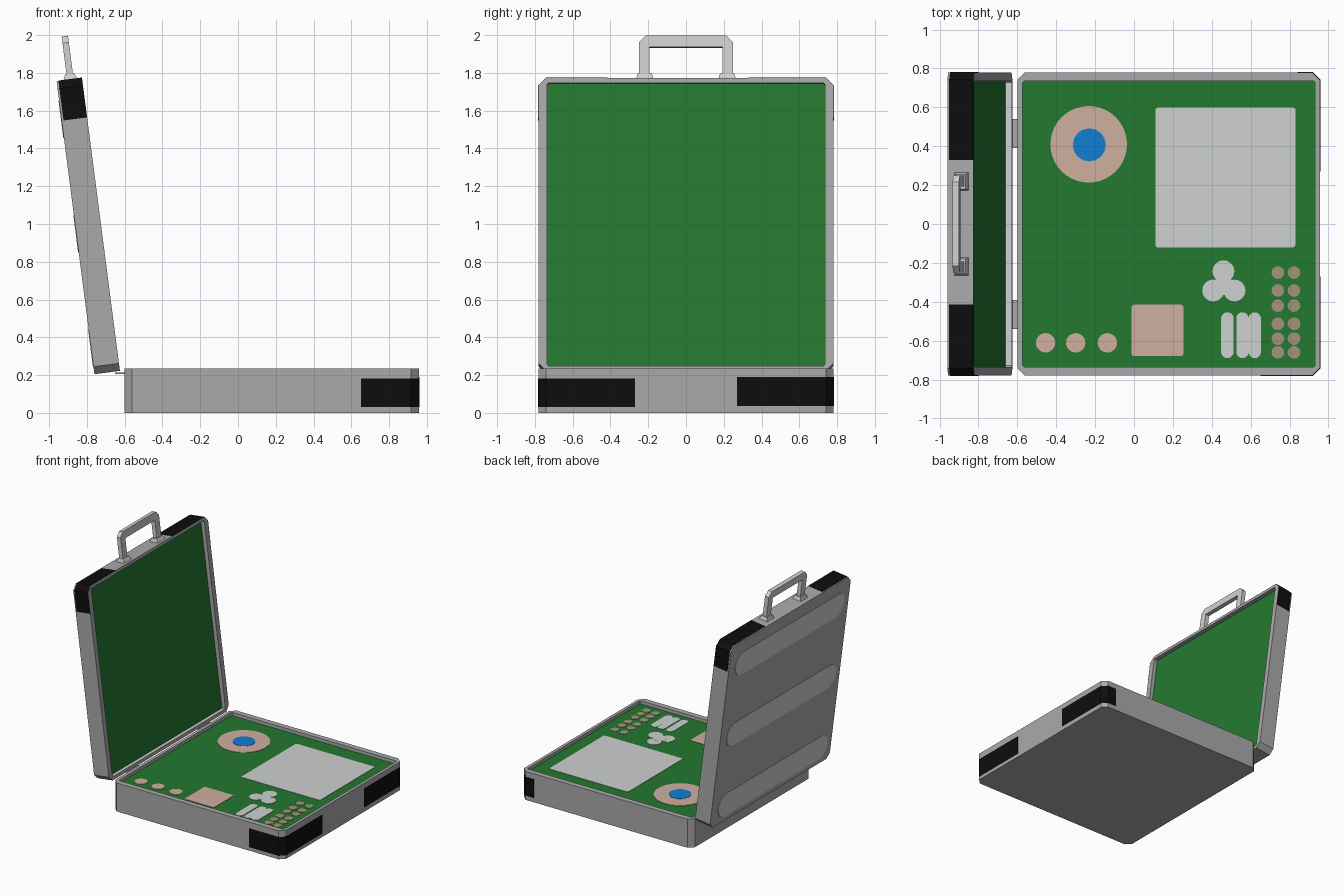
import bpy, bmesh, math
from mathutils import Matrix

if "Cube" in bpy.data.objects:
    bpy.data.objects.remove(bpy.data.objects["Cube"])


def material(name, rgb):
    """Flat material from an 0-255 display colour."""
    m = bpy.data.materials.new(name)
    lin = [((c / 255 + 0.055) / 1.055) ** 2.4 if c > 10 else c / 255 / 12.92 for c in rgb]
    m.diffuse_color = (*lin, 1)
    m.use_nodes = True
    m.node_tree.nodes["Principled BSDF"].inputs["Base Color"].default_value = m.diffuse_color
    return m


GREY = material("case grey", (170, 170, 170))
LIGHT = material("light metal", (206, 209, 207))
BLACK = material("black rubber", (13, 13, 13))
GREEN = material("board green", (36, 120, 47))
PINK = material("pale copper", (208, 175, 160))
BLUE = material("blue core", (16, 126, 210))
TAN = material("tan pads", (164, 149, 124))

# Lid frame: local x runs up the lid, local z runs from outer back to inner rim
TILT = math.radians(7.37)
S, C = math.sin(TILT), math.cos(TILT)
LID = Matrix(((-S, 0, C, -0.76), (0, -1, 0, 0), (C, 0, S, 0.205), (0, 0, 0, 1)))
WORLD = Matrix.Identity(4)
LID_H, LID_T = 1.563, 0.136


def finish(bm, name, mats, frame):
    bmesh.ops.recalc_face_normals(bm, faces=bm.faces)
    me = bpy.data.meshes.new(name)
    bm.to_mesh(me)
    bm.free()
    for m in mats:
        me.materials.append(m)
    ob = bpy.data.objects.new(name, me)
    ob.matrix_world = frame
    bpy.context.collection.objects.link(ob)
    return ob


def prism(name, pts, z0, z1, mat, frame=WORLD):
    """Extrude a plan outline from z0 to z1."""
    bm = bmesh.new()
    f = bm.faces.new([bm.verts.new((x, y, z0)) for x, y in pts])
    r = bmesh.ops.extrude_face_region(bm, geom=[f])
    for v in r["geom"]:
        if isinstance(v, bmesh.types.BMVert):
            v.co.z = z1
    return finish(bm, name, [mat], frame)


def chamfered(x0, x1, y0, y1, c):
    return [(x0 + c, y0), (x1 - c, y0), (x1, y0 + c), (x1, y1 - c),
            (x1 - c, y1), (x0 + c, y1), (x0, y1 - c), (x0, y0 + c)]


def circle(cx, cy, r, n=24):
    return [(cx + r * math.cos(2 * math.pi * i / n), cy + r * math.sin(2 * math.pi * i / n))
            for i in range(n)]


def capsule(cx, cy, half, r, n=10):
    """Capsule lying along y, half = half of the full length."""
    pts = []
    for sign, start in ((1, 0), (-1, math.pi)):
        for i in range(n + 1):
            a = start + math.pi * i / n
            pts.append((cx + r * math.cos(a), cy + sign * (half - r) + r * math.sin(a)))
    return pts


def case_half(name, x0, x1, height, depth, frame, light_wall=False):
    """Shallow tray: chamfered shell, rim, recessed green floor."""
    outer = chamfered(x0, x1, -0.78, 0.78, 0.04)
    inner = chamfered(x0 + 0.027, x1 - 0.025, -0.735, 0.735, 0.008)
    bm = bmesh.new()
    rings = [[bm.verts.new((x, y, z)) for x, y in o] for o, z in
             ((outer, 0), (outer, height), (inner, height), (inner, height - depth))]
    bm.faces.new(rings[0])
    bm.faces.new(rings[3]).material_index = 1
    for k in range(3):
        a, b = rings[k], rings[k + 1]
        for i in range(8):
            j = (i + 1) % 8
            f = bm.faces.new((a[i], a[j], b[j], b[i]))
            if light_wall and k == 2 and f.calc_center_median().x < x0 + 0.029:
                f.material_index = 2
    return finish(bm, name, [GREY, GREEN, LIGHT], frame)


def corner_guard(name, xa, xb, side, ya, z0, z1, frame=WORLD):
    """Thin wrap round the chamfered corner at (xb, side * 0.78)."""
    def path(o):
        c = 0.04
        return [(xa, 0.78 + o), (xb - c, 0.78 + o), (xb + o, 0.78 - c), (xb + o, ya)]
    pts = path(0.003) + path(-0.002)[::-1]
    prism(name, [(x, side * y) for x, y in pts], z0, z1, BLACK, frame)


# Case halves
case_half("base_tray", -0.60, 0.957, 0.235, 0.027, WORLD)
case_half("lid_tray", 0, LID_H, LID_T, 0.032, LID, True)

# Black corner guards
corner_guard("base_guard_front", 0.65, 0.957, -1, 0.27, 0.03, 0.183)
corner_guard("base_guard_back", 0.84, 0.957, 1, 0.27, 0.037, 0.19)
corner_guard("lid_guard_front", LID_H - 0.21, LID_H, 1, 0.415, 0.01, LID_T - 0.001, LID)
corner_guard("lid_guard_back", LID_H - 0.21, LID_H, -1, 0.33, 0.01, LID_T - 0.001, LID)

# Pale rounded stripes on the outside of the lid
for i, v in enumerate((0.14, 0.75, 1.36)):
    prism(f"lid_stripe_{i + 1}", capsule(v, 0.015, 0.71, 0.1), -0.003, 0.001, LIGHT, LID)

# Handle loop and its tapered feet
TOP, MID = 1.795, 0.074
B = LID_H + 0.01
prism("handle", [(B, -0.25), (TOP - 0.035, -0.25), (TOP, -0.215), (TOP, 0.215),
                 (TOP - 0.035, 0.25), (B, 0.25), (B, 0.192), (TOP - 0.06, 0.192),
                 (TOP - 0.06, -0.192), (B, -0.192)], MID - 0.017, MID + 0.017, LIGHT, LID)
for side, label in ((1, "front"), (-1, "back")):
    bm = bmesh.new()
    bmesh.ops.create_cube(bm, size=1)
    for v in bm.verts:
        k = 0.65 if v.co.x > 0 else 1
        v.co = (LID_H + 0.012 + v.co.x * 0.034,
                side * 0.218 + v.co.y * (0.095 if k == 1 else 0.075), MID + v.co.z * 0.078 * k)
    finish(bm, f"handle_foot_{label}", [LIGHT], LID)

# Hinge leaves
for side, label in ((1, "back"), (-1, "front")):
    a, b = sorted((side * 0.39, side * 0.54))
    prism(f"hinge_{label}", [(-0.65, a), (-0.598, a), (-0.598, b), (-0.65, b)], 0.207, 0.213, GREY)

# Flat components on the base board
F0, F1 = 0.205, 0.211
prism("coil_ring", circle(-0.233, 0.41, 0.197, 40), F0, F1, PINK)
prism("coil_core", circle(-0.23, 0.407, 0.085, 16), F0, F1 + 0.002, BLUE)
prism("large_plate", chamfered(0.11, 0.83, -0.12, 0.60, 0.01), F0, F1, LIGHT)
prism("square_chip", chamfered(-0.013, 0.255, -0.68, -0.415, 0.01), F0, F1, PINK)
for i, x in enumerate((-0.455, -0.30, -0.137)):
    prism(f"round_button_{i + 1}", circle(x, -0.611, 0.05), F0, F1, PINK)

# Three-lobed part: lobes plus a centre fill
for i, (x, y) in enumerate(((0.46, -0.243), (0.407, -0.342), (0.517, -0.342))):
    prism(f"trefoil_lobe_{i + 1}", circle(x, y, 0.056), F0, F1 + i * 0.0003, LIGHT)
prism("trefoil_centre", circle(0.461, -0.315, 0.05), F0, F1 + 0.001, LIGHT)

# Row of rounded cells
for i, x in enumerate((0.48, 0.558, 0.621)):
    prism(f"cell_{i + 1}", capsule(x, -0.572, 0.118, 0.032), F0, F1 + i * 0.0003, LIGHT)

# Two columns of tan pads
for i, y in enumerate((-0.25, -0.342, -0.42, -0.513, -0.59, -0.66)):
    for x, label in ((0.74, "left"), (0.823, "right")):
        prism(f"pad_{label}_{i + 1}", circle(x, y, 0.033, 12), F0, F1, TAN)
